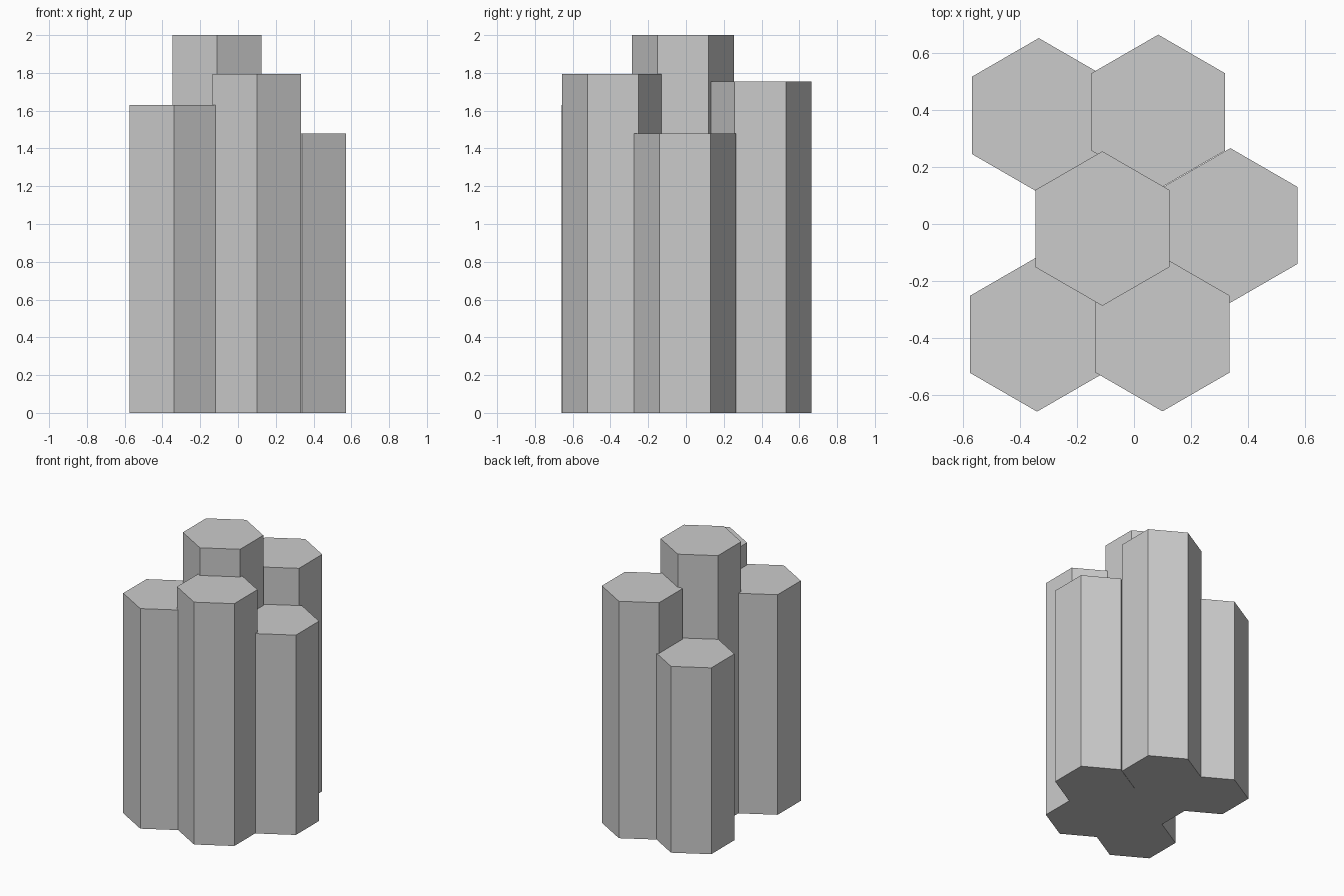
import bpy
import math

if "Cube" in bpy.data.objects:
    bpy.data.objects.remove(bpy.data.objects["Cube"])

RADIUS = 0.271


def hex_column(name, x, y, height):
    # Upright six-sided prism standing on the ground, corners facing front and back
    bpy.ops.mesh.primitive_cylinder_add(
        vertices=6, radius=RADIUS, depth=height, location=(x, y, height / 2))
    column = bpy.context.object
    column.name = name
    return column


# Cluster of basalt-like columns: name, x, y, height
columns = [
    ("centre_column", -0.111, -0.016, 2.0),
    ("front_column", 0.100, -0.386, 1.795),
    ("front_left_column", -0.340, -0.387, 1.63),
    ("right_column", 0.338, -0.005, 1.48),
    ("back_column", 0.085, 0.393, 1.755),
    ("back_left_column", -0.334, 0.381, 1.38),
]
for spec in columns:
    hex_column(*spec)
